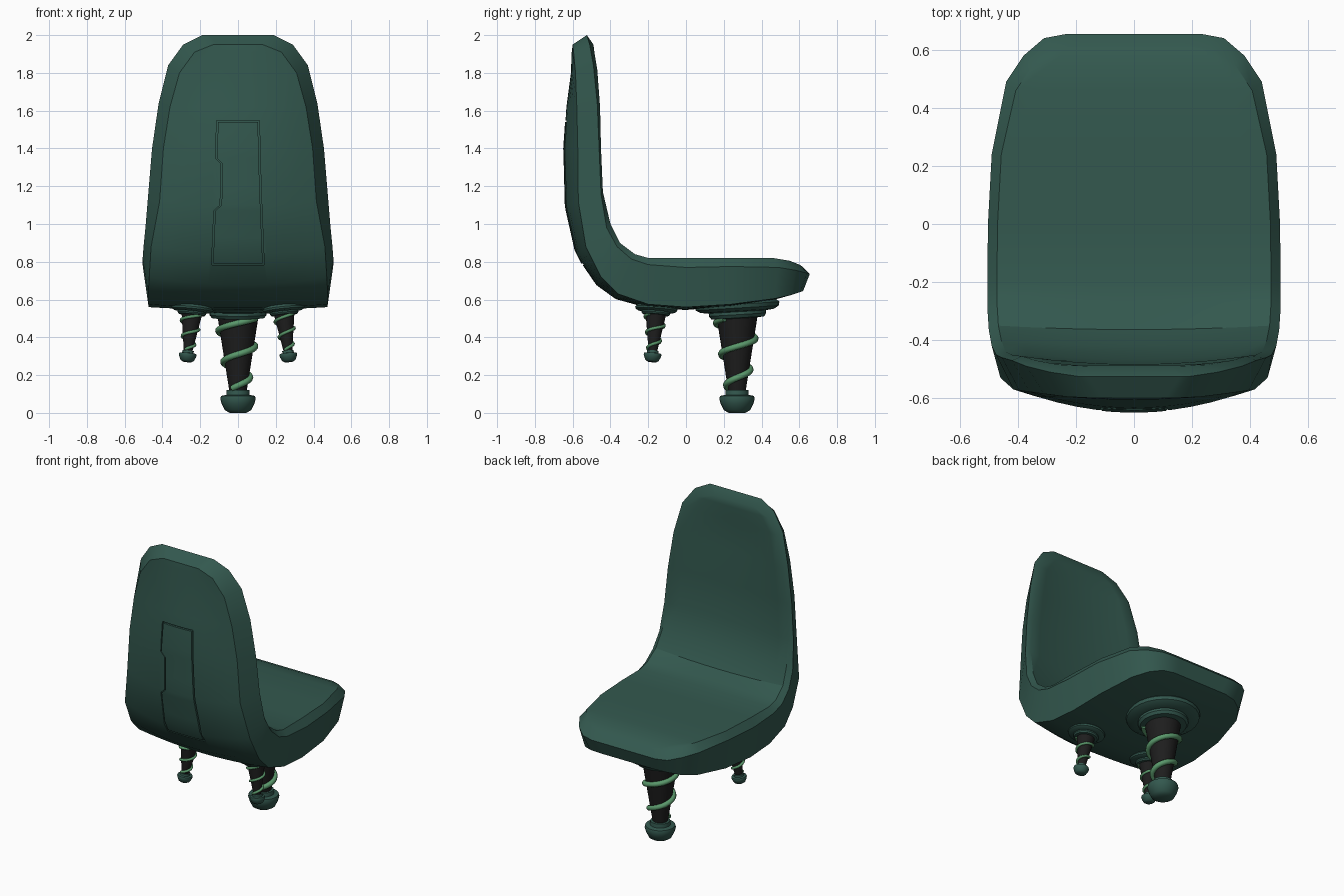
import bpy, bmesh
from math import sin, cos, pi
from mathutils import Matrix, Vector
from mathutils.bvhtree import BVHTree

if "Cube" in bpy.data.objects:
    bpy.data.objects.remove(bpy.data.objects["Cube"])


def material(name, r, g, b):
    m = bpy.data.materials.new(name)
    m.use_nodes = True
    m.diffuse_color = (r, g, b, 1)
    bsdf = m.node_tree.nodes["Principled BSDF"]
    bsdf.inputs["Base Color"].default_value = (r, g, b, 1)
    bsdf.inputs["Roughness"].default_value = 0.7
    return m


GREEN = material("dark_green", 0.033, 0.098, 0.077)
BLACK = material("charcoal", 0.013, 0.013, 0.013)
VINE = material("light_green", 0.1, 0.31, 0.145)


def finish(bm, name, mat):
    bmesh.ops.recalc_face_normals(bm, faces=bm.faces)
    mesh = bpy.data.meshes.new(name)
    bm.to_mesh(mesh)
    bm.free()
    obj = bpy.data.objects.new(name, mesh)
    bpy.context.collection.objects.link(obj)
    mesh.materials.append(mat)
    return obj


def smooth(obj, angle=0.6):
    bpy.ops.object.select_all(action="DESELECT")
    obj.select_set(True)
    bpy.context.view_layer.objects.active = obj
    bpy.ops.object.shade_smooth_by_angle(angle=angle)


# Seat shell stations: inner rim (y, z), ridge (y, z), outer edge (y, z),
# ridge half width, outer bulge
STATIONS = [
    (-.49, 1.95, -.525, 2, -.6, 1.95, .19, 0),
    (-.485, 1.91, -.51, 1.95, -.595, 1.91, .29, .01),
    (-.47, 1.82, -.49, 1.84, -.585, 1.8, .37, .025),
    (-.455, 1.62, -.47, 1.64, -.578, 1.62, .42, .055),
    (-.45, 1.4, -.46, 1.4, -.573, 1.4, .455, .075),
    (-.44, 1.17, -.45, 1.16, -.57, 1.12, .475, .075),
    (-.4, 1, -.42, .98, -.53, .88, .49, .07),
    (-.35, .9, -.365, .88, -.45, .72, .5, .05),
    (-.27, .84, -.29, .815, -.36, .63, .505, .03),
    (-.2, .82, -.2, .785, -.2, .575, .505, .02),
    (0, .82, 0, .77, 0, .56, .503, .015),
    (.24, .82, .24, .775, .24, .575, .49, .01),
    (.46, .82, .49, .77, .47, .605, .44, .005),
    (.55, .805, .58, .755, .56, .625, .38, 0),
    (.6, .785, .64, .74, .605, .64, .31, 0),
    (.615, .775, .655, .735, .62, .645, .23, 0),
]
COLS = [k / 6 for k in range(-6, 7)]


def build_shell():
    bm = bmesh.new()
    loops, inners, ridges, outers = [], [], [], []
    for i, (yi, zi, yr, zr, yo, zo, w, bulge) in enumerate(STATIONS):
        out = Vector((0, yo - yi, zo - zi)).normalized()
        dish = 0.028 if 1 < i < 8 else 0
        inset = 0.06 if i < 6 else 0.03
        inner = [bm.verts.new(Vector((t * (w - .033), yi, zi)) + out * dish * (1 - t * t))
                 for t in COLS]
        outer = [bm.verts.new(Vector((t * (w - inset), yo, zo)) + out * bulge * (1 - t * t))
                 for t in COLS]
        # End stations carry a full ridge row, the others only its two ends
        ends = i in (0, len(STATIONS) - 1)
        ridge = [bm.verts.new((t * w, yr, zr)) for t in (COLS if ends else (-1, 1))]
        inners.append(inner)
        outers.append(outer)
        ridges.append(ridge)
        loops.append(inner + [ridge[-1]] + outer[::-1] + [ridge[0]])
    n = len(loops[0])
    for a, b in zip(loops, loops[1:]):
        for k in range(n):
            bm.faces.new((a[k], a[(k + 1) % n], b[(k + 1) % n], b[k]))
    for e in (0, -1):
        for k in range(len(COLS) - 1):
            for p, q in ((inners[e], ridges[e]), (ridges[e], outers[e])):
                bm.faces.new((p[k], p[k + 1], q[k + 1], q[k]))
        
    return finish(bm, "seat_shell", GREEN)


shell = build_shell()
bm = bmesh.new()
bm.from_mesh(shell.data)
surface = BVHTree.FromBMesh(bm)
bm.free()

# Back panel rows from top to bottom: z, left x, right x
PANEL = [(1.54, -.105, .105), (1.4, -.11, .109), (1.35, -.112, .11), (1.32, -.082, .111),
         (1.2, -.084, .114), (1.1, -.087, .118), (1.07, -.12, .119), (.93, -.126, .125),
         (.86, -.129, .128), (.79, -.13, .13)]


def back_block(name, margin, near, far):
    """Block that follows the rear surface, from depth near to depth far."""
    bm = bmesh.new()
    skins = ([], [])
    for i, (z, x0, x1) in enumerate(PANEL):
        z += margin if i == 0 else -margin if i == len(PANEL) - 1 else 0
        for skin, depth in zip(skins, (near, far)):
            row = []
            for k in range(7):
                x = x0 - margin + (x1 - x0 + 2 * margin) * k / 6
                hit = surface.ray_cast(Vector((x, -2, z)), Vector((0, 1, 0)))[0]
                row.append(bm.verts.new((x, hit.y + depth, z)))
            skin.append(row)
    for skin in skins:
        for a, b in zip(skin, skin[1:]):
            for k in range(6):
                bm.faces.new((a[k], a[k + 1], b[k + 1], b[k]))
    f, g = skins
    for r in (0, -1):
        for k in range(6):
            bm.faces.new((f[r][k], f[r][k + 1], g[r][k + 1], g[r][k]))
    for c in (0, -1):
        for r in range(len(PANEL) - 1):
            bm.faces.new((f[r][c], f[r + 1][c], g[r + 1][c], g[r][c]))
    return finish(bm, name, GREEN)


# Pocket in the shell, filled by the panel so that a thin groove remains
cutter = back_block("panel_cutter", .008, -.05, .012)
mod = shell.modifiers.new("pocket", "BOOLEAN")
mod.operation = "DIFFERENCE"
mod.solver = "EXACT"
mod.object = cutter
bpy.context.view_layer.objects.active = shell
bpy.ops.object.modifier_apply(modifier="pocket")
bpy.data.objects.remove(cutter)
smooth(shell, .5)
smooth(back_block("back_panel", 0, -.002, .016), .5)


def lathe(name, profile, mat, matrix, sides=28):
    bm = bmesh.new()
    rings = [[bm.verts.new((r * cos(2 * pi * k / sides), r * sin(2 * pi * k / sides), z))
              for k in range(sides)] for r, z in profile]
    for a, b in zip(rings, rings[1:]):
        for k in range(sides):
            j = (k + 1) % sides
            bm.faces.new((a[k], a[j], b[j], b[k]))
    bm.faces.new(rings[0])
    bm.faces.new(rings[-1])
    obj = finish(bm, name, mat)
    obj.matrix_world = matrix
    smooth(obj)


def spiral(name, matrix, bottom=.13, top=.5, pitch=.165, steps=72):
    curve = bpy.data.curves.new(name, "CURVE")
    curve.dimensions = "3D"
    curve.bevel_depth = .017
    curve.bevel_resolution = 2
    curve.use_fill_caps = True
    line = curve.splines.new("POLY")
    line.points.add(steps)
    for k, p in enumerate(line.points):
        z = bottom + (top - bottom) * k / steps
        a = -pi / 2 + 2 * pi * (z - .31) / pitch
        r = .055 + .06 * (z - bottom) / (top - bottom)
        p.co = (r * cos(a), r * sin(a), z, 1)
    curve.materials.append(VINE)
    obj = bpy.data.objects.new(name, curve)
    obj.matrix_world = matrix
    bpy.context.collection.objects.link(obj)


def leg(name, matrix, flange_tilt):
    lathe(name + "_foot", [(.045, 0), (.07, .015), (.087, .05), (.094, .075), (.09, .09),
                           (.062, .095), (.06, .12), (.04, .122)], GREEN, matrix)
    lathe(name + "_cone", [(.045, .11), (.11, .52)], BLACK, matrix)
    spiral(name + "_spiral", matrix)
    pivot = Matrix.Translation((0, 0, .57))
    tilt = pivot @ Matrix.Rotation(flange_tilt, 4, "X") @ pivot.inverted()
    lathe(name + "_flange", [(.11, .5), (.14, .503), (.152, .52), (.152, .535), (.195, .54),
                             (.22, .555), (.225, .575), (.2, .6)], GREEN, matrix @ tilt)


# One large front leg and two small splayed rear legs
leg("front_leg", Matrix.Translation((0, .27, 0)), .06)
for side, x in (("left", 1), ("right", -1)):
    lean = Matrix.Rotation(-.1 * x, 4, "Y") @ Matrix.Rotation(-.08, 4, "X")
    leg(side + "_rear_leg",
        Matrix.Translation((.27 * x, -.18, .27)) @ lean @ Matrix.Scale(.5, 4), 0)
